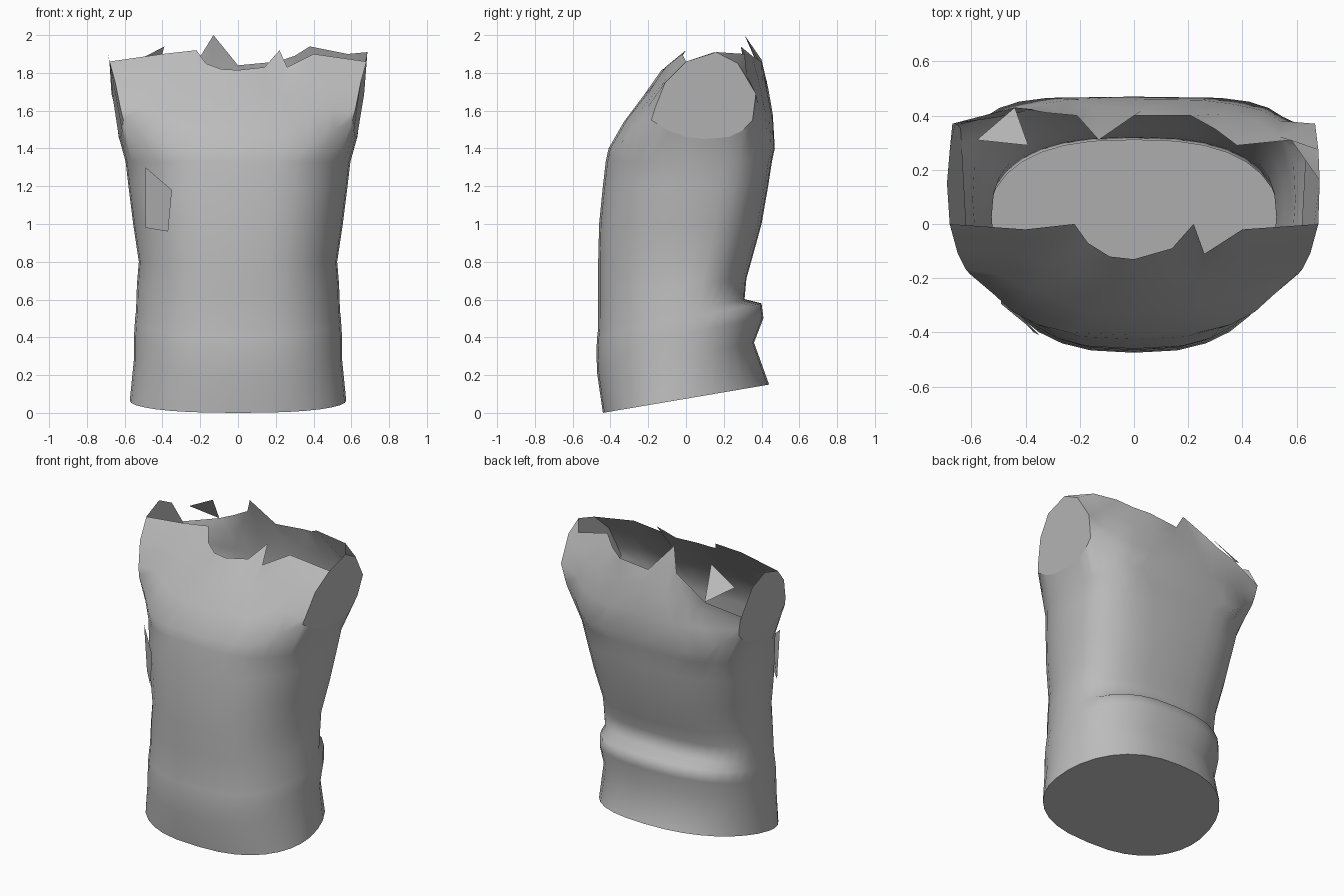
import bpy, bmesh, math
from mathutils import Vector

if "Cube" in bpy.data.objects:
    bpy.data.objects.remove(bpy.data.objects["Cube"], do_unlink=True)

cloth = bpy.data.materials.new("grey cloth")
cloth.use_nodes = True
GREY = (0.5, 0.5, 0.5, 1)
cloth.diffuse_color = GREY
cloth.node_tree.nodes["Principled BSDF"].inputs["Base Color"].default_value = GREY

N = 32      # columns around the body, column 0 at +x
ARM = 3     # armhole reaches this many columns each way from the side


def make(name, bm, smooth=None):
    mesh = bpy.data.meshes.new(name)
    bm.to_mesh(mesh)
    bm.free()
    ob = bpy.data.objects.new(name, mesh)
    bpy.context.collection.objects.link(ob)
    mesh.materials.append(cloth)
    if smooth:
        bpy.context.view_layer.objects.active = ob
        ob.select_set(True)
        bpy.ops.object.shade_smooth_by_angle(angle=math.radians(smooth))
        ob.select_set(False)
    return ob


def plate(name, points):
    bm = bmesh.new()
    bm.faces.new([bm.verts.new(p) for p in points])
    return make(name, bm)


def section(w, front, back, c, front_power, back_power, depth_power):
    """Outline of one level, with its own squareness in front and behind."""
    pts = []
    for k in range(N):
        a = math.tau * k / N
        co, si = math.cos(a), math.sin(a)
        if si >= 0:
            power = back_power
            y = c + (back - c) * si ** depth_power
        else:
            power = front_power
            y = c - (front - c) * si
        pts.append((w * math.copysign(abs(co) ** power, co), y))
    return pts


def armhole_level(k, x, y):
    """Point of the top torso level, dipping and flaring under each arm."""
    d = min(k % (N // 2), N // 2 - k % (N // 2))
    if d <= ARM:
        flare = 0.628 + (0.004 * d if y > 0.12 else -0.007 * d)
        return Vector((math.copysign(flare, x), y, 1.45 + 0.1 * (d / ARM) ** 2))
    return Vector((x, y, 1.4 + 0.15 * max(0, 1 - (d - ARM) / 3)))


# Torso levels: side height, slope towards the back, half width, front y, back y
levels = [
    (0.075, 0.17, 0.573, -0.44, 0.44),
    (0.30, 0.20, 0.55, -0.47, 0.36),
    (0.42, 0.20, 0.55, -0.475, 0.41),
    (0.50, 0.20, 0.545, -0.47, 0.40),
    (0.54, 0.20, 0.54, -0.465, 0.31),
    (0.68, 0.10, 0.535, -0.465, 0.32),
    (0.80, 0.0, 0.525, -0.465, 0.345),
    (1.00, 0.0, 0.555, -0.46, 0.40),
    (1.20, 0.0, 0.58, -0.44, 0.435),
    (1.33, 0.0, 0.595, -0.425, 0.455),
]
rings = []
for z, slope, w, front, back in levels:
    t = z / 1.4
    outline = section(w, front, back, 0.17 * t - 0.07, 0.8 - 0.14 * t,
                      0.85 - 0.2 * t - 0.12 * t ** 4, 1 - 0.35 * t)
    rings.append([Vector((x, y, z + slope * y)) for x, y in outline])
rings.append([armhole_level(k, x, y) for k, (x, y)
              in enumerate(section(0.635, -0.41, 0.47, 0.1, 0.6, 0.42, 0.65))])

# Torn upper edges, listed in column order
back_edge = [(0.685, 0.16, 1.91), (0.58, 0.31, 1.9), (0.38, 0.29, 1.94),
             (0.3, 0.35, 1.89), (0.21, 0.4, 1.86), (0, 0.4, 1.84),
             (-0.13, 0.31, 2.0), (-0.21, 0.4, 1.87), (-0.32, 0.41, 1.81),
             (-0.44, 0.43, 1.75), (-0.67, 0.37, 1.69)]
front_edge = [(-0.68, 0, 1.86), (-0.4, -0.02, 1.9), (-0.22, 0, 1.92),
              (-0.17, -0.07, 1.85), (-0.09, -0.12, 1.82), (0, -0.13, 1.815),
              (0.14, -0.09, 1.83), (0.22, 0, 1.92), (0.26, -0.11, 1.83),
              (0.4, -0.02, 1.9), (0.68, 0, 1.86)]

# Armhole rims between the torso and the torn edges, two points each
left_back_rim = [(0.668, 0.37, 1.69), (0.68, 0.275, 1.85)]
right_back_rim = [(-0.65, 0.365, 1.6), (-0.66, 0.37, 1.65)]
left_front_rim = [(0.622, -0.165, 1.61), (0.65, -0.11, 1.75)]
right_front_rim = [(-x, y, z) for x, y, z in left_front_rim]


def panel_rows(start, edge, ease, first_rim, last_rim):
    """Rows of points from the top torso level up to a torn edge."""
    edge = [Vector(p) for p in edge]
    last = len(edge) - 1
    rows = [[rings[-1][start + i] for i in range(last + 1)]]
    for t, first_point, last_point in zip((0.33, 0.68), first_rim, last_rim):
        row = [Vector(first_point)]
        for i in range(1, last):
            low = rows[0][i]
            span = (edge[i - 1] + edge[i + 1]) / 2 - low
            row.append(low + Vector((span.x * t ** 0.75, span.y * t ** ease, span.z * t)))
        rows.append(row + [Vector(last_point)])
    return rows + [edge]


back_rows = panel_rows(ARM, back_edge, 2.2, left_back_rim, right_back_rim)
front_rows = panel_rows(N // 2 + ARM, front_edge, 1.2, right_front_rim, left_front_rim)

# Shirt body
bm = bmesh.new()
grid = [[bm.verts.new(p) for p in ring] for ring in rings]
for low, high in zip(grid, grid[1:]):
    for k in range(N):
        j = (k + 1) % N
        bm.faces.new((low[k], low[j], high[j], high[k]))
for start, rows in ((ARM, back_rows), (N // 2 + ARM, front_rows)):
    strip = [grid[-1][start:start + len(rows[0])]]
    strip += [[bm.verts.new(p) for p in row] for row in rows[1:]]
    for low, high in zip(strip, strip[1:]):
        for i in range(len(low) - 1):
            bm.faces.new((low[i], low[i + 1], high[i + 1], high[i]))
make("shirt_body", bm, 85)

# Flat covers over the hem and both armholes
plate("hem_cover", list(reversed(rings[0])))
top = rings[-1]
under_left = [top[k % N] for k in range(-ARM, ARM + 1)]
under_right = [top[k] for k in range(N // 2 - ARM, N // 2 + ARM + 1)]
plate("left_arm_cover", under_left + [r[0] for r in back_rows[1:]]
      + [r[-1] for r in reversed(front_rows[1:])])
plate("right_arm_cover", under_right + [r[0] for r in front_rows[1:]]
      + [Vector((-0.69, 0.15, 1.91)), Vector((-0.68, 0.27, 1.85))]
      + [r[-1] for r in reversed(back_rows[1:])])

# Loose scrap beside the neck and a flat patch on the front
plate("neck_scrap", [(-0.58, 0.31, 1.84), (-0.39, 0.29, 1.94), (-0.44, 0.43, 1.75)])
plate("front_patch", [(-0.49, -0.265, 0.98), (-0.37, -0.4, 0.96),
                      (-0.35, -0.41, 1.18), (-0.49, -0.295, 1.3)])
